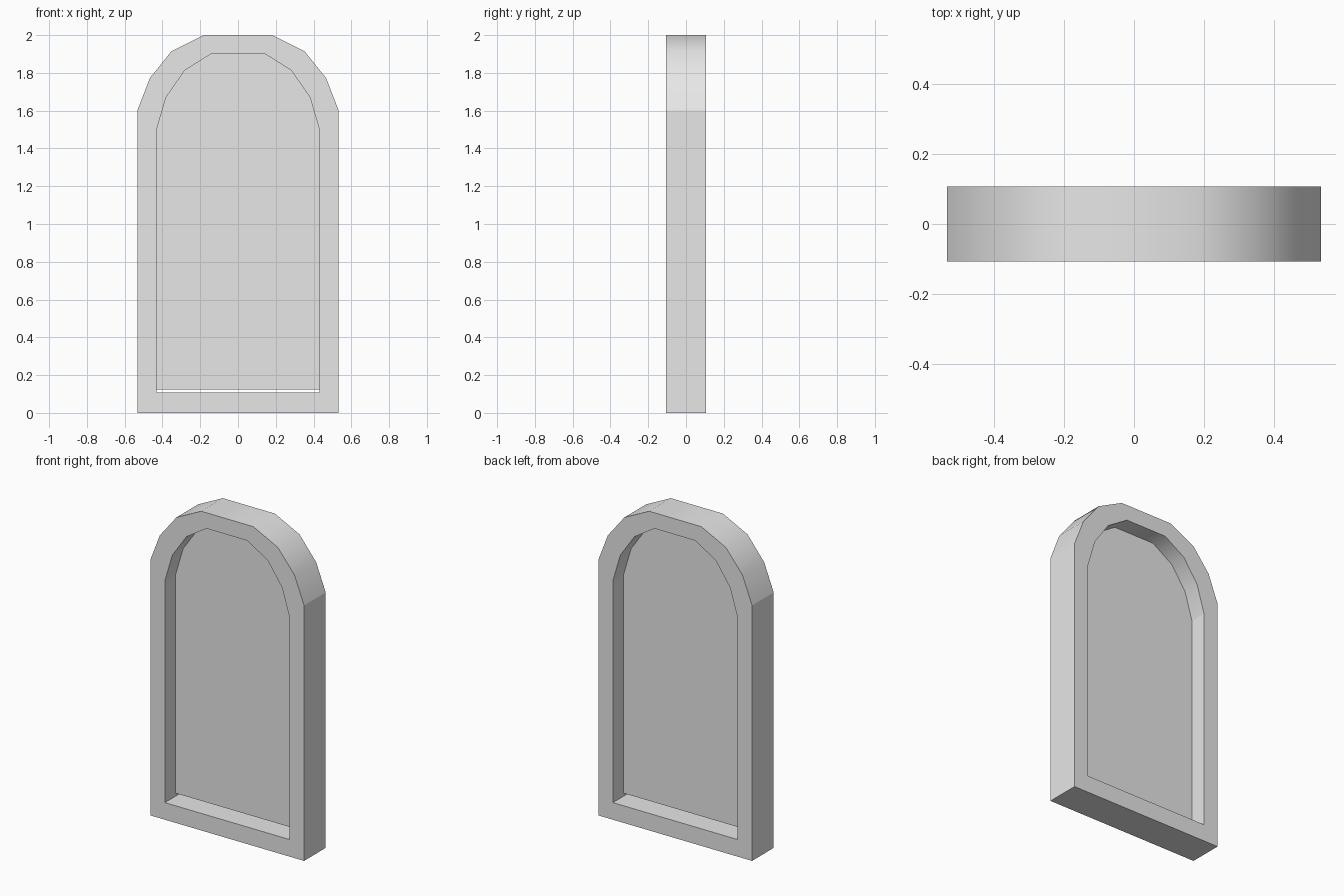
import bpy
import bmesh

cube = bpy.data.objects.get("Cube")
if cube:
    bpy.data.objects.remove(cube)

HALF_DEPTH = 0.107

grey = bpy.data.materials.new("plain grey")
grey.use_nodes = True
colour = (0.8, 0.8, 0.8, 1)
grey.diffuse_color = colour
grey.node_tree.nodes["Principled BSDF"].inputs["Base Color"].default_value = colour


def arch(half):
    """Mirror the right half of an arch into a closed outline."""
    return half + [(-x, z) for x, z in reversed(half)]


def ring(bm, outline, y):
    return [bm.verts.new((x, y, z)) for x, z in outline]


def finish(name, bm):
    mesh = bpy.data.meshes.new(name)
    bm.to_mesh(mesh)
    bm.free()
    mesh.materials.append(grey)
    obj = bpy.data.objects.new(name, mesh)
    bpy.context.collection.objects.link(obj)
    return obj


outer = arch([(0.533, 0), (0.533, 1.6), (0.467, 1.772), (0.352, 1.915), (0.181, 2)])
inner = arch([(0.432, 0.107), (0.432, 1.496), (0.381, 1.67), (0.282, 1.813), (0.142, 1.901)])

# Arched frame: four outline loops joined into a closed band
bm = bmesh.new()
loops = [ring(bm, outline, y) for outline, y in (
    (outer, -HALF_DEPTH), (outer, HALF_DEPTH), (inner, HALF_DEPTH), (inner, -HALF_DEPTH))]
count = len(outer)
for k, a in enumerate(loops):
    b = loops[(k + 1) % 4]
    for i in range(count):
        j = (i + 1) % count
        face = bm.faces.new((a[i], a[j], b[j], b[i]))
        # Only the curved part of the arch is smooth
        face.smooth = k in (0, 2) and 1 <= i < count - 2
bmesh.ops.recalc_face_normals(bm, faces=bm.faces)
for edge in bm.edges:
    edge.smooth = all(f.smooth for f in edge.link_faces)
finish("arched_frame", bm)

# Thin panel in the middle of the opening, with a slit above the sill
bm = bmesh.new()
panel = [(x, max(z, 0.125)) for x, z in inner]
bm.faces.new(ring(bm, panel, 0))
finish("panel", bm)
